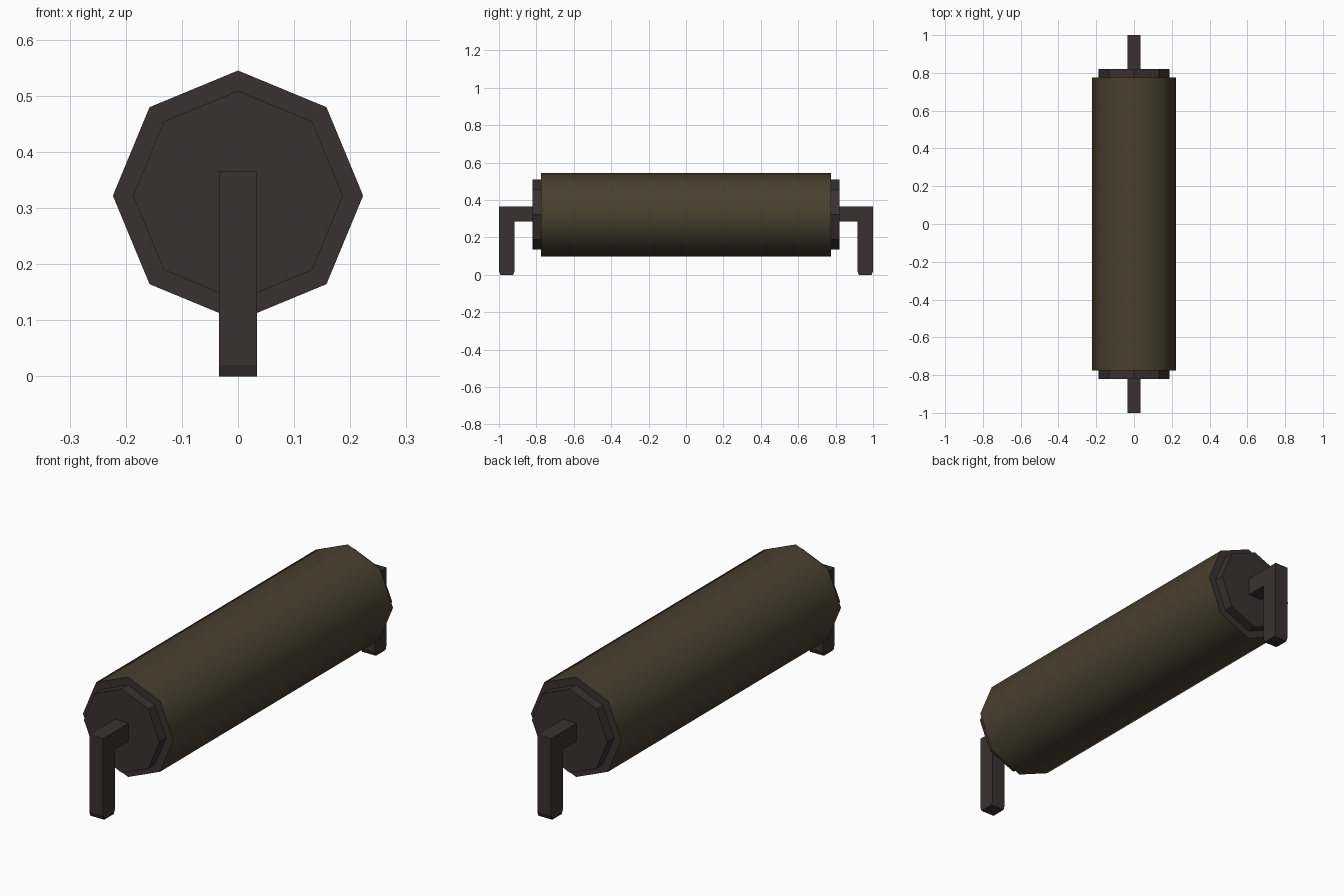
import bpy, bmesh, math

if "Cube" in bpy.data.objects:
    bpy.data.objects.remove(bpy.data.objects["Cube"])

AXIS_Z = 0.322


def material(name, rgb):
    m = bpy.data.materials.new(name)
    m.diffuse_color = (*rgb, 1)
    m.use_nodes = True
    m.node_tree.nodes["Principled BSDF"].inputs["Base Color"].default_value = m.diffuse_color
    return m


BROWN = material("olive brown", (0.070, 0.051, 0.029))
DARK = material("dark iron", (0.042, 0.031, 0.032))


def prism(name, profile, axis, a, b, mats):
    """Extrude a 2D profile along x (profile = y,z) or y (profile = x,z)."""
    def place(p, t):
        return (t, p[0], p[1]) if axis == 'x' else (p[0], t, p[1])
    bm = bmesh.new()
    lo = [bm.verts.new(place(p, a)) for p in profile]
    hi = [bm.verts.new(place(p, b)) for p in profile]
    n = len(profile)
    bm.faces.new(lo)
    bm.faces.new(hi[::-1])
    for i in range(n):
        j = (i + 1) % n
        bm.faces.new((lo[i], hi[i], hi[j], lo[j]))
    bmesh.ops.recalc_face_normals(bm, faces=bm.faces)
    me = bpy.data.meshes.new(name)
    bm.to_mesh(me)
    bm.free()
    for m in mats:
        me.materials.append(m)
    ob = bpy.data.objects.new(name, me)
    bpy.context.collection.objects.link(ob)
    return ob


def octagon(r):
    return [(r * math.sin(i * math.pi / 4), AXIS_Z + r * math.cos(i * math.pi / 4))
            for i in range(8)]


# Roller: smooth brown sides, dark flat ends
roller = prism("roller", octagon(0.223), 'y', -0.775, 0.775, [BROWN, DARK])
for p in roller.data.polygons:
    p.use_smooth = True
    p.material_index = 1 if abs(p.normal.y) > 0.5 else 0
roller.data.set_sharp_from_angle(angle=math.radians(60))

# Hooked bracket outline (distance from middle, height), chamfered at the foot
BRACKET = [(0.81, 0.365), (1.0, 0.365), (1.0, 0.02), (0.992, 0.0), (0.924, 0.0),
           (0.916, 0.02), (0.916, 0.285), (0.81, 0.285)]

for side, s in (("front", -1), ("back", 1)):
    # End cap and bracket at each end
    prism(side + "_end_cap", octagon(0.187), 'y', s * 0.77, s * 0.82, [DARK])
    prism(side + "_bracket", [(s * y, z) for y, z in BRACKET], 'x', -0.034, 0.034, [DARK])
